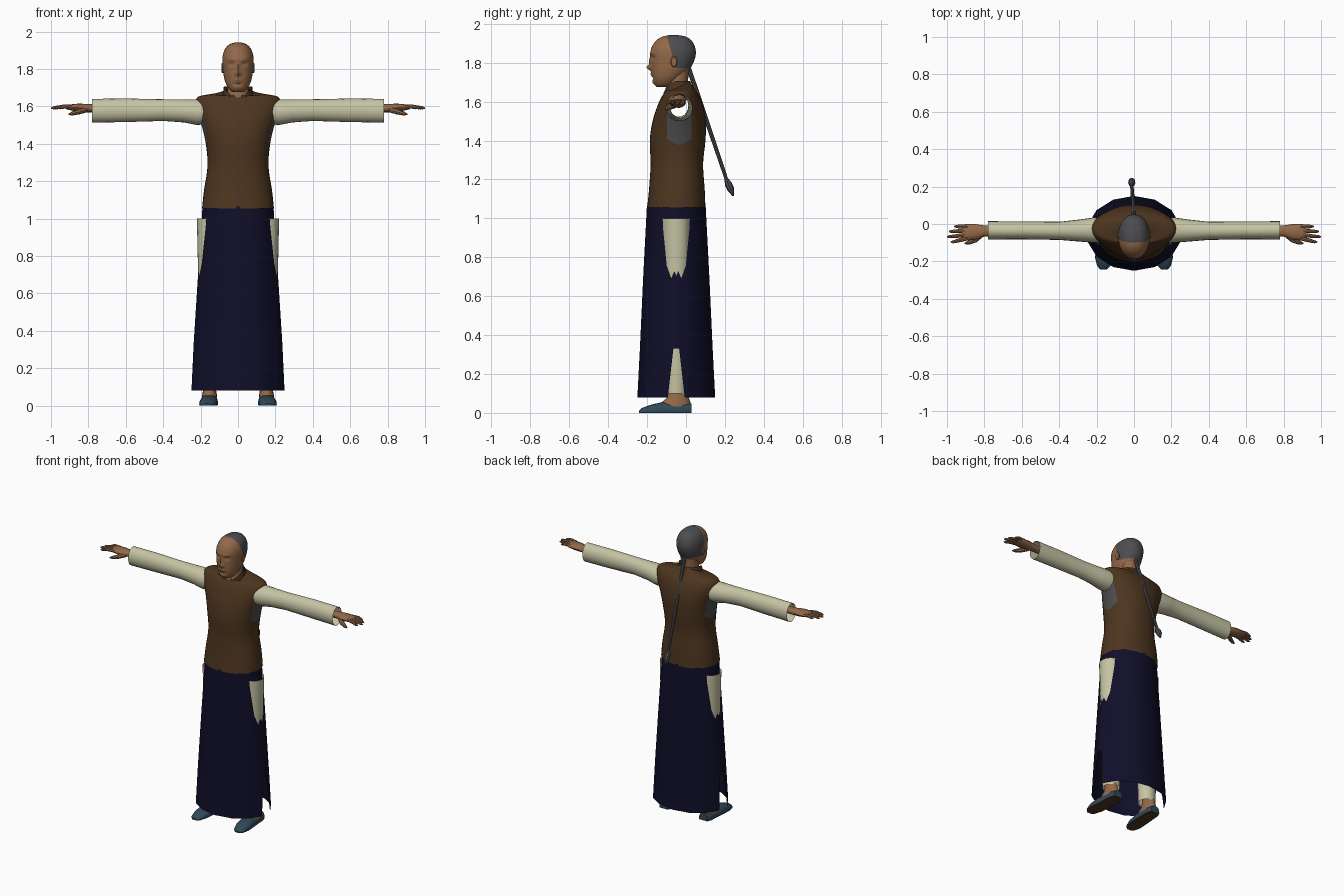
import bpy, bmesh, math
from mathutils import Vector

cube = bpy.data.objects.get("Cube")
if cube:
    bpy.data.objects.remove(cube, do_unlink=True)


def material(name, rgb):
    m = bpy.data.materials.new(name)
    m.use_nodes = True
    m.diffuse_color = (*rgb, 1)
    m.node_tree.nodes["Principled BSDF"].inputs["Base Color"].default_value = (*rgb, 1)
    return m


SKIN = material("skin brown", (0.29, 0.14, 0.065))
VEST = material("vest brown", (0.075, 0.036, 0.014))
CREAM = material("cream cloth", (0.56, 0.55, 0.37))
NAVY = material("navy cloth", (0.005, 0.0045, 0.022))
HAIR = material("dark grey", (0.075, 0.075, 0.08))
SHOE = material("slate blue", (0.03, 0.065, 0.095))


def refine(rows, k):
    """Catmull-Rom interpolation between rows of numbers."""
    out = []
    for i in range(len(rows) - 1):
        p = [rows[max(0, min(len(rows) - 1, i + d))] for d in (-1, 0, 1, 2)]
        for s in range(k):
            t = s / k
            out.append([b + 0.5 * t * (c - a + t * (2*a - 5*b + 4*c - d + t * (3*(b - c) + d - a)))
                        for a, b, c, d in zip(*p)])
    return out + [list(rows[-1])]


def ring(axis, pos, u0, u1, v0, v1, n=16, power=2.0, tilt=0.0):
    """Superellipse outline across an axis, between u0..u1 and v0..v1."""
    pts = []
    for i in range(n):
        a = 2 * math.pi * i / n
        c, s = (math.copysign(abs(f) ** (2 / power), f) for f in (math.cos(a), math.sin(a)))
        u, v = (u0 + u1) / 2 + c * (u1 - u0) / 2, (v0 + v1) / 2 + s * (v1 - v0) / 2
        w = pos + tilt * s
        pts.append({"x": (w, u, v), "y": (u, w, v), "z": (u, v, w)}[axis])
    return pts


def loft(name, rings, mats, caps=True, edit=None, mirror=False):
    bm = bmesh.new()
    loops = [[bm.verts.new(p) for p in r] for r in rings]
    for a, b in zip(loops, loops[1:]):
        for i in range(len(a)):
            j = (i + 1) % len(a)
            bm.faces.new((a[i], a[j], b[j], b[i]))
    if caps:
        bm.faces.new(loops[0][::-1])
        bm.faces.new(loops[-1])
    bmesh.ops.recalc_face_normals(bm, faces=bm.faces[:])
    if edit:
        edit(bm)
    return finish(name, bm, mats, mirror)


def finish(name, bm, mats, mirror):
    me = bpy.data.meshes.new(name)
    bm.to_mesh(me)
    bm.free()
    ob = bpy.data.objects.new(name, me)
    bpy.context.collection.objects.link(ob)
    for m in mats:
        me.materials.append(m)
    bpy.ops.object.select_all(action='DESELECT')
    ob.select_set(True)
    bpy.context.view_layer.objects.active = ob
    bpy.ops.object.shade_smooth_by_angle(angle=math.radians(40))
    if mirror:
        ob.modifiers.new("mirror", 'MIRROR').use_clip = False
    return ob


def tube(name, path, radii, mat, n=8, mirror=False):
    pts = [Vector(p) for p in path]
    rings = []
    for i, p in enumerate(pts):
        d = (pts[min(i + 1, len(pts) - 1)] - pts[max(i - 1, 0)]).normalized()
        side = d.cross(Vector((0, 0, 1)) if abs(d.z) < 0.7 else Vector((1, 0, 0))).normalized()
        up = side.cross(d)
        rings.append([p + radii[i] * (math.cos(2*math.pi*k/n) * side + math.sin(2*math.pi*k/n) * up)
                      for k in range(n)])
    return loft(name, rings, [mat], mirror=mirror)


def cut(bm, faces, co, no):
    geom = set(faces) | {e for f in faces for e in f.edges} | {v for f in faces for v in f.verts}
    bmesh.ops.bisect_plane(bm, geom=list(geom), plane_co=co, plane_no=no)


# Vest with arm openings and grey side panels
def edit_vest(bm):
    cy = -0.035
    holes = [f for f in bm.faces if abs(f.calc_center_median().x) > 0.14 and
             (lambda c: ((c.y - cy) / 0.056) ** 2 + ((c.z - 1.575) / 0.06) ** 2 < 1)(f.calc_center_median())]
    bmesh.ops.delete(bm, geom=holes, context='FACES')
    for co, no in (((0, cy - 0.062, 0), (0, 1, 0)), ((0, cy + 0.062, 0), (0, 1, 0)),
                   ((0, cy, 1.375), (0, -0.5, 1)), ((0, cy, 1.375), (0, 0.5, 1))):
        near = [f for f in bm.faces if abs(f.calc_center_median().x) > 0.1
                and 1.33 < f.calc_center_median().z < 1.55]
        cut(bm, near, co, no)
    for f in bm.faces:
        c = f.calc_center_median()
        d = abs(c.y - cy)
        f.material_index = int(abs(c.x) > 0.1 and d < 0.062 and 1.375 + 0.5 * d < c.z < 1.535)


vest_rows = [(1.055, .192, -.2, .1, 0), (1.15, .182, -.19, .096, 0), (1.28, .163, -.182, .088, 0),
             (1.4, .172, -.186, .1, 0), (1.5, .195, -.172, .102, 0), (1.58, .222, -.146, .088, 0),
             (1.63, .226, -.122, .068, 0), (1.655, .205, -.104, .05, 0),
             (1.667, .12, -.108, .035, .012), (1.672, .075, -.112, .022, .028)]
loft("vest", [ring("z", z, -w, w, f, b, 40, 2.2, t) for z, w, f, b, t in refine(vest_rows, 4)],
     [VEST, HAIR], caps=False, edit=edit_vest)


# Standing collar dipping to a notch at the throat
def edit_collar(bm):
    for v in bm.verts:
        if v.index < 0 or v.co.z > 1.72:
            v.co.z = 1.707 - 0.06 * max(0, (-v.co.y - 0.04) / 0.075) ** 2
    throat = [f for f in bm.faces if f.calc_center_median().y < -0.1 and abs(f.calc_center_median().x) < 0.012]
    bmesh.ops.delete(bm, geom=throat, context='FACES')


loft("collar", [ring("z", 1.665, -.08, .08, -.118, .026, 32, 2, .03),
                ring("z", 1.75, -.076, .076, -.115, .02, 32)], [VEST], caps=False, edit=edit_collar)

# Long robe skirt, open at the hem and slit on both sides
skirt = []
for z, w, d, gap in ((1.065, .19, .151, .06), (.7, .214, .17, .06), (.33, .238, .187, .08), (.08, .255, .2, .22)):
    steps = [gap + (math.pi - 2 * gap) * i / 6 for i in range(7)]
    skirt.append([(w * math.cos(a), -.05 + d * math.sin(a), z)
                  for a in steps + [math.pi + s for s in steps]])


def edit_skirt(bm):
    slit = [f for f in bm.faces if f.calc_center_median().z < 0.3 and abs(f.calc_center_median().y + .05) < .02]
    bmesh.ops.delete(bm, geom=slit, context='FACES')


loft("skirt", skirt, [NAVY], caps=False, edit=edit_skirt)

# Trousers, ankles and shoes
loft("trouser_legs", [ring("z", z, .145 - r, .145 + r, -.05 - r, -.05 + r)
                      for z, r in ((.1, .055), (.35, .06), (1.0, .075))], [CREAM], caps=False, mirror=True)
loft("ankles", [ring("z", z, .152 - w, .152 + w, f, b) for z, w, f, b in
                ((.02, .042, -.15, .025), (.055, .04, -.125, .023), (.075, .036, -.1, .015),
                 (.11, .033, -.09, .005), (.2, .035, -.09, -.005))], [SKIN], mirror=True)


def edit_shoe(bm):
    for v in bm.verts:
        v.co.z = max(v.co.z, 0)
    bm.normal_update()
    for f in bm.faces:
        f.material_index = int(f.normal.z < -0.7)


loft("shoes", [ring("y", y, x - w, x + w, -h * .6, h, 16, 2.4) for y, x, w, h in
               ((-.242, .163, .018, .012), (-.225, .162, .035, .026), (-.18, .16, .048, .042),
                (-.12, .155, .049, .056), (-.05, .152, .046, .05), (.0, .151, .044, .05),
                (.028, .151, .032, .048))], [SHOE, VEST], edit=edit_shoe, mirror=True)

# Sleeves, hollow at the cuff
loft("sleeves", [ring("x", x, f, b, lo, hi, 20) for x, f, b, lo, hi in
                 ((.165, -.1, .032, 1.505, 1.635), (.22, -.1, .034, 1.5, 1.638), (.29, -.094, .024, 1.514, 1.637),
                  (.4, -.085, .012, 1.522, 1.638), (.6, -.082, .014, 1.516, 1.642), (.78, -.083, .015, 1.513, 1.64))],
     [CREAM], caps=False, mirror=True)

# Hands with spread fingers
loft("palms", [ring("x", x, f, b, lo, hi, 12) for x, f, b, lo, hi in
               ((.74, -.065, -.01, 1.567, 1.612), (.8, -.067, -.008, 1.568, 1.612), (.85, -.085, .0, 1.57, 1.615),
                (.9, -.088, .0, 1.58, 1.61), (.92, -.082, -.01, 1.585, 1.605))], [SKIN], mirror=True)
for name, base, tip, end in (("index_fingers", -.076, -.096, .98), ("middle_fingers", -.056, -.068, 1.0),
                             ("ring_fingers", -.035, -.04, .99), ("little_fingers", -.014, -.013, .962)):
    tube(name, [(.89, base, 1.597), (.93, (base + tip) / 2, 1.599), (end - .012, tip, 1.592), (end, tip, 1.59)],
         (.011, .011, .008, .003), SKIN, mirror=True)
tube("thumbs", [(.815, -.055, 1.583), (.85, -.085, 1.572), (.885, -.1, 1.562), (.905, -.104, 1.557)],
     (.016, .015, .011, .004), SKIN, mirror=True)

# Head: neck, sculpted face and hair cap
loft("neck", [ring("z", z, -.057, .057, f, b, 20) for z, f, b in
              ((1.6, -.1, .0), (1.65, -.112, .008), (1.68, -.1, .008), (1.76, -.09, .015))], [SKIN])

# Facial relief: x, z, spread in x, spread in z, forward push
RELIEF = ((0, 1.775, .011, .013, .024), (0, 1.805, .008, .022, .01), (.034, 1.826, .016, .011, -.011),
          (.03, 1.85, .022, .009, .005), (0, 1.744, .02, .006, .007), (0, 1.732, .018, .005, .005),
          (0, 1.72, .022, .006, -.005), (0, 1.7, .02, .012, .006))


def edit_head(bm):
    for v in bm.verts:
        if v.co.y < -0.1:
            v.co.y -= sum(p * math.exp(-((abs(v.co.x) - x) / sx) ** 2 - ((v.co.z - z) / sz) ** 2)
                          for x, z, sx, sz, p in RELIEF)
    cut(bm, bm.faces[:], (0, -0.06, 1.8), (0, 1, 0.28))
    cut(bm, bm.faces[:], (0, 0, 1.772), (0, 0, 1))
    for f in bm.faces:
        c = f.calc_center_median()
        f.material_index = int(c.z > 1.772 and c.y > -0.06 - 0.28 * (c.z - 1.8))


head_rows = [(1.676, .026, -.15, -.085), (1.69, .045, -.163, -.06), (1.72, .064, -.172, -.025),
             (1.76, .076, -.178, .015), (1.8, .081, -.18, .038), (1.84, .084, -.183, .05),
             (1.875, .081, -.178, .048), (1.91, .067, -.157, .032), (1.933, .043, -.125, .002),
             (1.942, .014, -.085, -.04)]
loft("head", [ring("z", z, -w, w, f, b, 48, 2.15) for z, w, f, b in refine(head_rows, 5)],
     [SKIN, HAIR], edit=edit_head)
loft("ears", [ring("x", x, -.062 - r, -.062 + r, 1.805 - 1.7 * r, 1.805 + 1.7 * r, 12)
              for x, r in ((.07, .012), (.083, .017), (.088, .014))], [SKIN], mirror=True)

# Long braid with a tuft at its end
tube("braid", [(0, .0, 1.8), (0, .018, 1.76), (-.005, .11, 1.49), (-.012, .208, 1.2)],
     (.013, .012, .011, .009), HAIR)
tube("braid_tuft", [(-.012, .206, 1.205), (-.012, .218, 1.175), (-.012, .23, 1.15), (-.012, .243, 1.115)],
     (.009, .019, .018, .004), HAIR)
